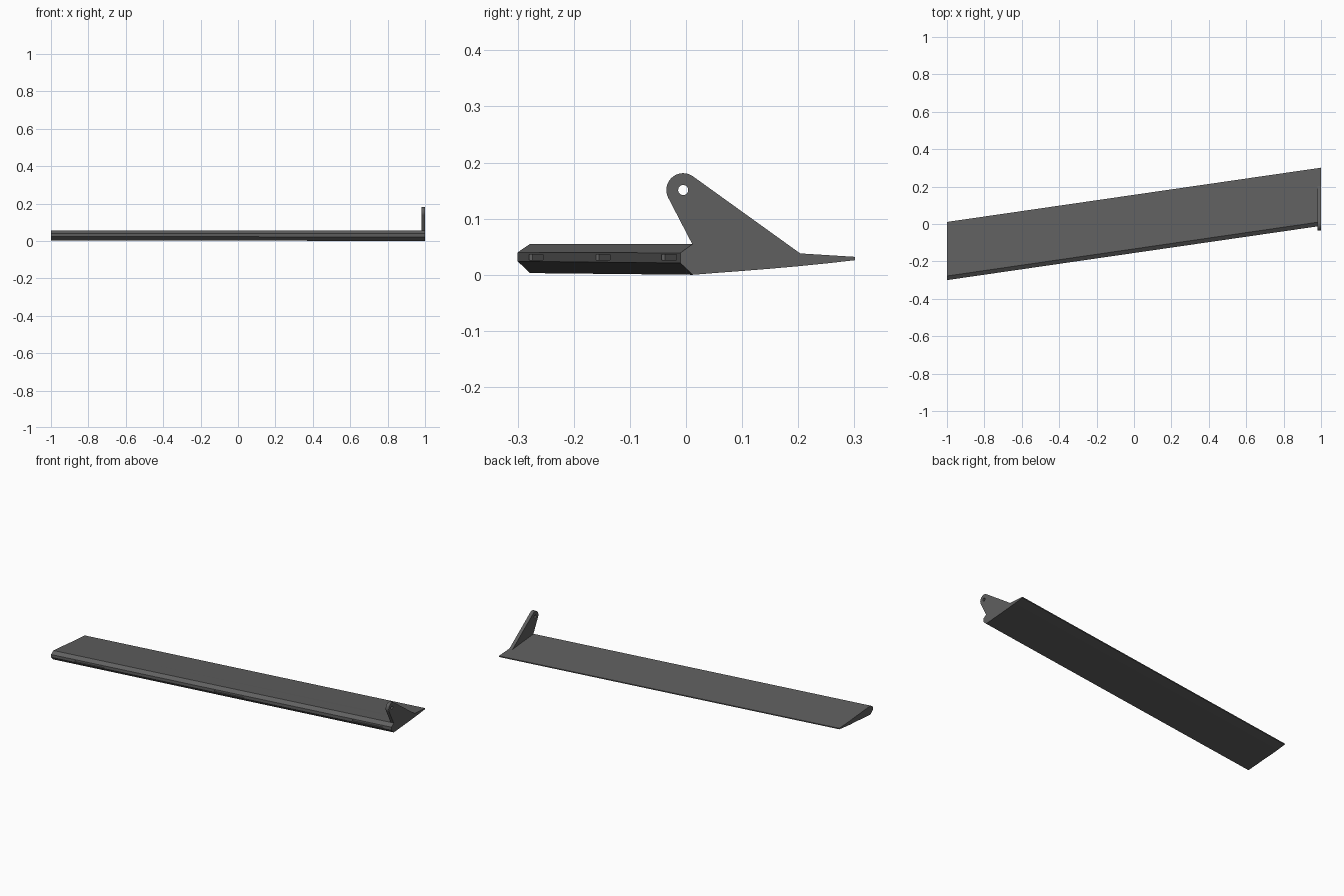
import bpy, bmesh, math
from mathutils import Vector

if "Cube" in bpy.data.objects:
    bpy.data.objects.remove(bpy.data.objects["Cube"])

grey = bpy.data.materials.new("dark_grey")
grey.diffuse_color = (0.115, 0.115, 0.115, 1)
grey.use_nodes = True
grey.node_tree.nodes["Principled BSDF"].inputs["Base Color"].default_value = grey.diffuse_color


def loft(name, rings):
    """Closed solid skinned through matching rings of points."""
    bm = bmesh.new()
    vs = [[bm.verts.new(p) for p in r] for r in rings]
    n = len(vs[0])
    for a, b in zip(vs, vs[1:]):
        for i in range(n):
            bm.faces.new((a[i], a[(i + 1) % n], b[(i + 1) % n], b[i]))
    bm.faces.new(vs[0])
    bm.faces.new(vs[-1][::-1])
    bmesh.ops.recalc_face_normals(bm, faces=bm.faces)
    me = bpy.data.meshes.new(name)
    bm.to_mesh(me)
    bm.free()
    ob = bpy.data.objects.new(name, me)
    bpy.context.collection.objects.link(ob)
    me.materials.append(grey)
    return ob


def cut(ob, cutter):
    m = ob.modifiers.new("cut", 'BOOLEAN')
    m.operation = 'DIFFERENCE'
    m.solver = 'EXACT'
    m.object = cutter
    bpy.context.view_layer.objects.active = ob
    bpy.ops.object.modifier_apply(modifier=m.name)
    bpy.data.objects.remove(cutter)


def shade(ob, deg):
    bpy.ops.object.select_all(action='DESELECT')
    ob.select_set(True)
    bpy.context.view_layer.objects.active = ob
    bpy.ops.object.shade_smooth_by_angle(angle=math.radians(deg))


# Swept blade: chamfered nose, thin trailing edge (y, z)
profile = [(-0.01, 0.021), (-0.01, 0.039), (0.012, 0.055), (0.11, 0.0465),
           (0.205, 0.038), (0.301, 0.032), (0.301, 0.026), (0.25, 0.0202),
           (0.2, 0.0152), (0.15, 0.0108), (0.1, 0.0068), (0.05, 0.003), (0.012, 0.0)]
SWEEP = 0.29
tip = []
for y, z in profile:
    lift = 0.003 if z < 0.022 and y < 0.2 else 0.001 if z < 0.05 else 0
    tip.append((-1, y - SWEEP, z + lift))
blade = loft("blade", [tip, [(1, y, z) for y, z in profile]])

# Shallow slots along the leading edge
for x0, x1 in ((-0.86, -0.69), (-0.04, 0.135), (0.77, 0.95)):
    rings = []
    for x in (x0, x1):
        nose = -0.01 - SWEEP * (1 - x) / 2
        rings.append([(x, nose + dy, z) for dy, z in
                      ((-0.02, 0.026), (0.006, 0.026), (0.006, 0.036), (-0.02, 0.036))])
    cut(blade, loft("slot_cutter", rings))
shade(blade, 20)

# Hinge bracket: rounded lug blending down to the blade
cy, cz, r = -0.005, 0.151, 0.03
outline = [(0.205, 0.037), (0.012, 0.053)]
for i in range(25):
    a = math.radians(207 - 152 * i / 24)
    outline.append((cy + r * math.cos(a), cz + r * math.sin(a)))
bracket = loft("hinge_bracket", [[(x, y, z) for y, z in outline] for x in (0.98, 1.0)])
circle = [(cy + 0.009 * math.cos(math.tau * i / 24), cz + 0.009 * math.sin(math.tau * i / 24))
          for i in range(24)]
cut(bracket, loft("hole_cutter", [[(x, y, z) for y, z in circle] for x in (0.95, 1.03)]))
shade(bracket, 30)
